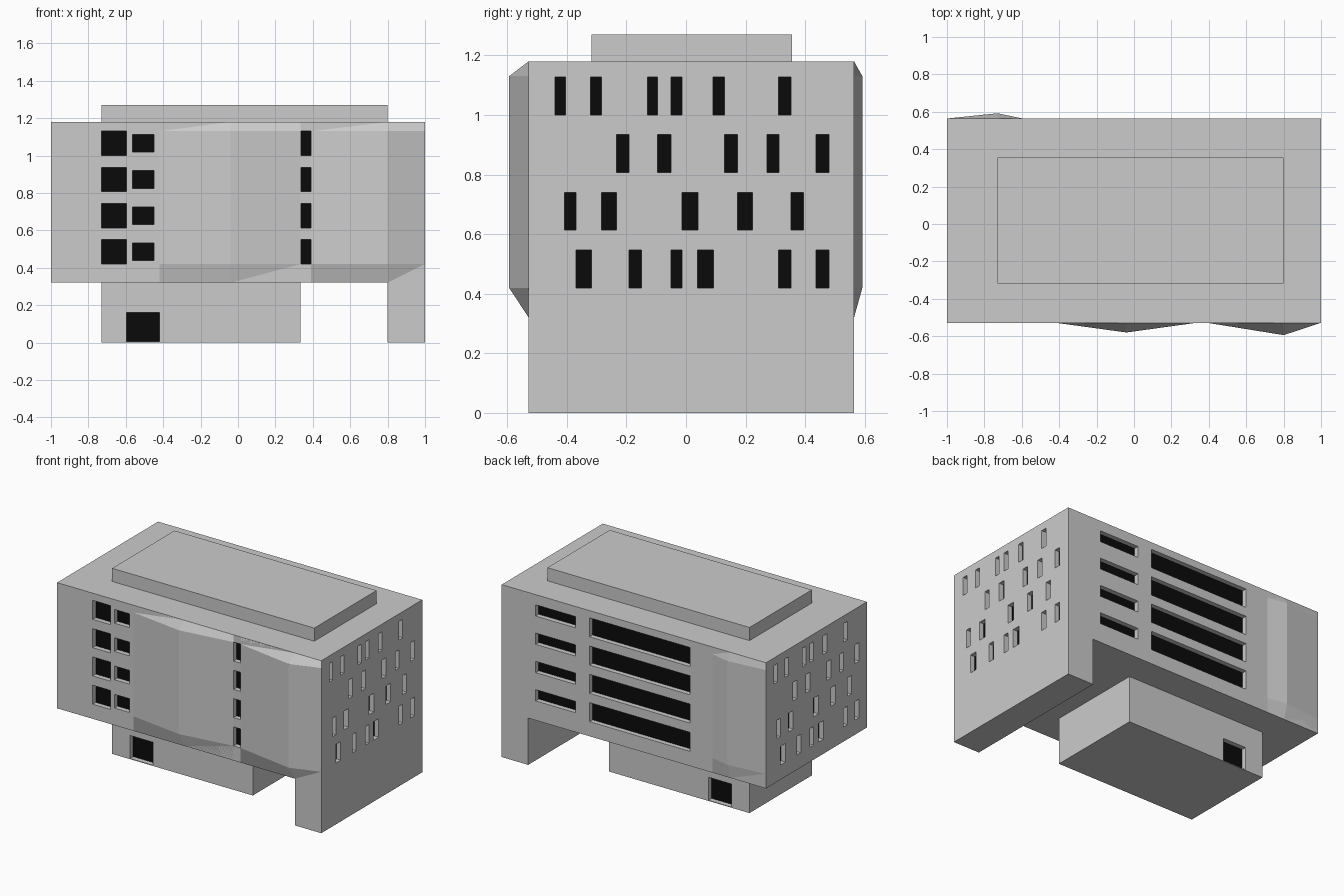
import bpy

if "Cube" in bpy.data.objects:
    bpy.data.objects.remove(bpy.data.objects["Cube"])

Y0, Y1 = -0.528, 0.564          # front and back walls
Z0, Z1 = 0.32, 1.18             # underside and roof of the main block
DEPTH = 0.035                   # window recess
black = bpy.data.materials.new("dark_glass")
black.diffuse_color = (0.003, 0.003, 0.003, 1)
black.use_nodes = True
black.node_tree.nodes["Principled BSDF"].inputs["Base Color"].default_value = black.diffuse_color


def make(name, verts, faces, mat=None):
    me = bpy.data.meshes.new(name)
    me.from_pydata(verts, [], faces)
    me.update()
    if mat:
        me.materials.append(mat)
    ob = bpy.data.objects.new(name, me)
    bpy.context.collection.objects.link(ob)
    return ob


def add_box(v, f, x0, x1, y0, y1, z0, z1):
    n = len(v)
    v += [(x, y, z) for z in (z0, z1) for x, y in ((x0, y0), (x1, y0), (x1, y1), (x0, y1))]
    f += [[n + i for i in q] for q in ((3, 2, 1, 0), (4, 5, 6, 7), (0, 1, 5, 4),
                                       (1, 2, 6, 5), (2, 3, 7, 6), (3, 0, 4, 7))]


def box(name, *dims):
    v, f = [], []
    add_box(v, f, *dims)
    return make(name, v, f)


def windows(body, name, openings):
    """Cut recesses in a wall and put a dark pane at the back of each.
    opening = (axis, wall, outward sign, a0, a1, z0, z1)"""
    cv, cf, pv, pf = [], [], [], []
    for axis, wall, s, a0, a1, z0, z1 in openings:
        lo, hi = sorted((wall - s * DEPTH, wall + s * 0.02))
        p = wall - s * (DEPTH - 0.002)
        n = len(pv)
        ring = [(a0, z0), (a1, z0), (a1, z1), (a0, z1)]
        if axis == 'x':
            add_box(cv, cf, lo, hi, a0, a1, z0, z1)
            pv += [(p, a, z) for a, z in ring]
            flip = s < 0
        else:
            add_box(cv, cf, a0, a1, lo, hi, z0, z1)
            pv += [(a, p, z) for a, z in ring]
            flip = s > 0
        q = [n, n + 1, n + 2, n + 3]
        pf.append(q[::-1] if flip else q)
    cutter = make(name + "_cutter", cv, cf)
    cutter.hide_render = True
    cutter.hide_viewport = True
    cutter.display_type = 'WIRE'
    mod = body.modifiers.new("recesses", 'BOOLEAN')
    mod.operation, mod.solver, mod.object = 'DIFFERENCE', 'EXACT', cutter
    make(name + "_panes", pv, pf, black)


def bulge(name, x0, xp, x1, wall, peak):
    """Shallow folded facade panel, flattening to the wall at top and bottom"""
    v = []
    for z, y in ((Z0, wall), (0.42, peak), (1.13, peak), (Z1, wall)):
        v += [(x0, wall, z), (xp, y, z), (x1, wall, z)]
    f = []
    for r in range(3):
        for c in range(2):
            a = r * 3 + c
            q = [a, a + 1, a + 4, a + 3]
            f.append(q if peak < wall else q[::-1])
    make(name, v, f)


# Main volumes
main = box("main_block", -1, 1, Y0, Y1, Z0, Z1)
base = box("ground_floor", -0.73, 0.335, -0.318, 0.356, 0, Z0)
box("end_wall_support", 0.8, 1, Y0, Y1, 0, Z0)
box("roof_plant_room", -0.73, 0.8, -0.318, 0.356, Z1, 1.27)

# Folded facade panels
bulge("front_panel_centre", -0.42, -0.04, 0.335, Y0, -0.58)
bulge("front_panel_right", 0.39, 0.8, 1, Y0, -0.594)
bulge("back_panel", -1, -0.73, -0.595, Y1, 0.592)

# Front and back windows, one set per floor
op = []
for i in range(4):
    z = 0.42 + i * 0.1935
    op += [('y', Y0, -1, -0.73, -0.595, z, z + 0.13),
           ('y', Y0, -1, -0.565, -0.45, z + 0.018, z + 0.112),
           ('y', Y0, -1, 0.336, 0.389, z, z + 0.13),
           ('y', Y1, 1, 0.44, 0.743, z + 0.033, z + 0.11),
           ('y', Y1, 1, -0.425, 0.335, z, z + 0.13)]

# Scattered slots on the end walls, the left wall is the right one turned round
rows = [
    [(-.37, -.318), (-.192, -.15), (-.05, -.013), (.038, .093), (.31, .353), (.437, .48)],
    [(-.407, -.37), (-.283, -.233), (-.013, .04), (.173, .223), (.353, .395)],
    [(-.233, -.192), (-.095, -.05), (.13, .173), (.272, .312), (.437, .48)],
    [(-.44, -.405), (-.32, -.283), (-.13, -.095), (-.05, -.013), (.09, .13), (.31, .353)],
]
for i, row in enumerate(rows):
    z = 0.42 + i * 0.1935
    for a, b in row:
        op += [('x', 1, 1, a, b, z, z + 0.127),
               ('x', -1, -1, Y0 + Y1 - b, Y0 + Y1 - a, z, z + 0.127)]
windows(main, "window", op)

# Doors front and back
windows(base, "door", [('y', -0.318, -1, -0.595, -0.42, 0.005, 0.162),
                       ('y', 0.356, 1, -0.595, -0.42, 0.005, 0.162)])
